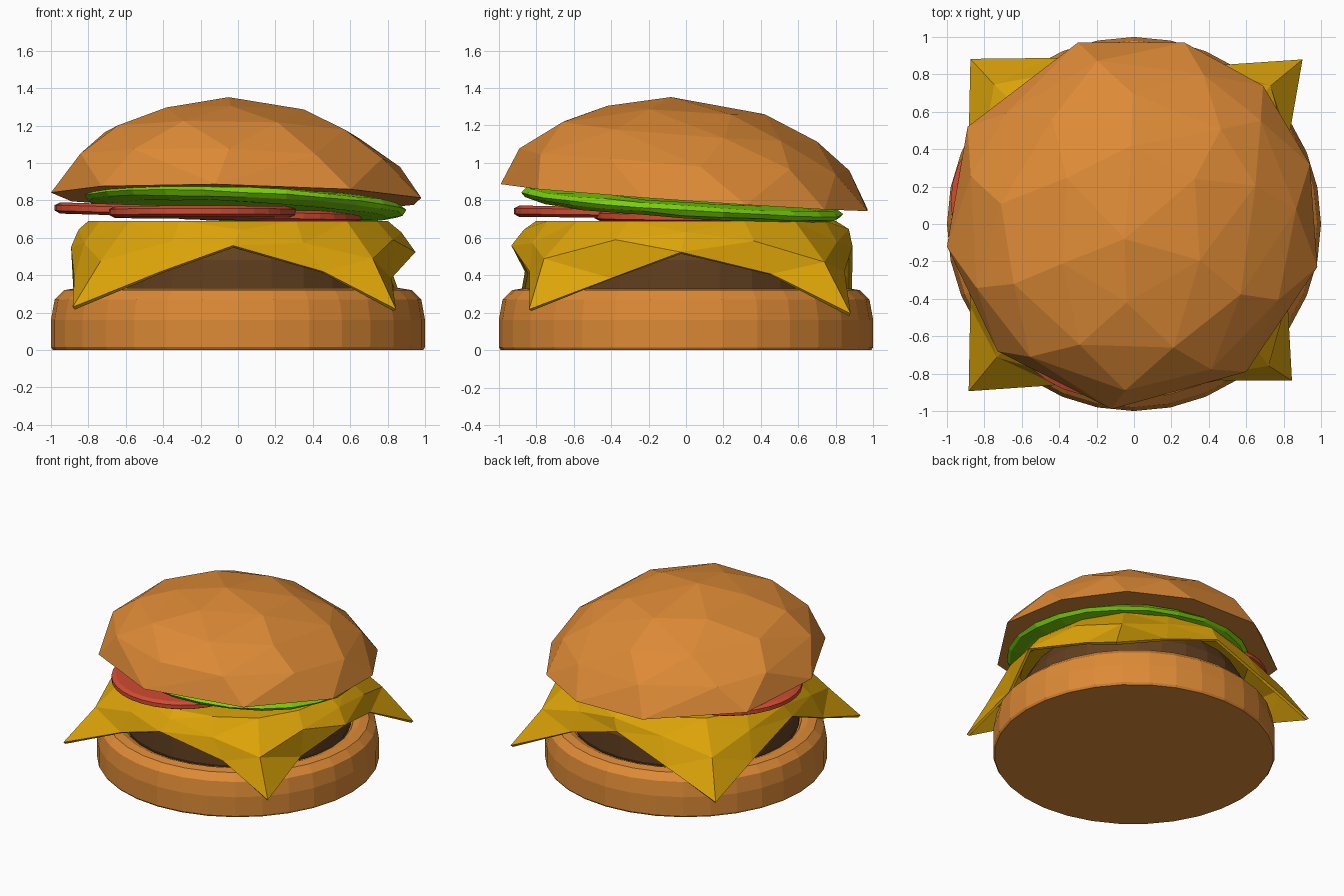
import bpy, bmesh, random
from math import sin, cos, pi, tau
from mathutils import Vector

random.seed(4)
if "Cube" in bpy.data.objects:
    bpy.data.objects.remove(bpy.data.objects["Cube"])


def material(name, srgb):
    m = bpy.data.materials.new(name)
    m.use_nodes = True
    col = [(c / 255) ** 2.2 for c in srgb] + [1]
    m.diffuse_color = col
    m.node_tree.nodes["Principled BSDF"].inputs["Base Color"].default_value = col
    return m


bun = material("toasted bun", (220, 137, 57))
meat = material("brown meat", (98, 66, 37))
yellow = material("yellow cheese", (220, 163, 17))
red = material("tomato red", (208, 77, 54))
green = material("lettuce green", (124, 212, 18))


def finish(name, bm, mat):
    bmesh.ops.recalc_face_normals(bm, faces=bm.faces)
    me = bpy.data.meshes.new(name)
    bm.to_mesh(me)
    bm.free()
    ob = bpy.data.objects.new(name, me)
    bpy.context.collection.objects.link(ob)
    me.materials.append(mat)
    return ob


def jitter(amount):
    return random.uniform(-amount, amount)


def loft(bm, rings, cap_start=True, cap_end=True):
    """Join equal rings of points with quads and cap the ends."""
    loops = [[bm.verts.new(p) for p in ring] for ring in rings]
    n = len(loops[0])
    for a, b in zip(loops, loops[1:]):
        for i in range(n):
            j = (i + 1) % n
            bm.faces.new((a[i], a[j], b[j], b[i]))
    if cap_start:
        bm.faces.new(loops[0])
    if cap_end:
        bm.faces.new(loops[-1])


def lathe(name, profile, segments, mat, center=(0, 0), slope=(0, 0), wobble=0):
    """Turn a (radius, z) profile, then shear it to the given slope."""
    bm = bmesh.new()
    rings = []
    for r, z in profile:
        ring = []
        for i in range(segments):
            a = tau * i / segments
            x, y = r * cos(a), r * sin(a)
            ring.append((center[0] + x, center[1] + y,
                         z + slope[0] * x + slope[1] * y + jitter(wobble)))
        rings.append(ring)
    loft(bm, rings)
    return finish(name, bm, mat)


# Lower bun: flat base, rounded rim, shallow seat for the patty
lathe("lower_bun", [(.99, 0), (1, .015), (1, .16), (.98, .27), (.93, .32), (.87, .33),
                    (.82, .31), (.79, .26)], 32, bun)

# Patty
lathe("patty", [(.77, .22), (.81, .32), (.81, .48), (.74, .6), (.6, .64)], 28, meat)

# Cheese: draped square sheet with hanging corners and flared mid-sides
bm = bmesh.new()
# For each sheet ring: mid-side, in-between and corner points of one side
sheet = [[(.8, 0, .69), (.74, .31, .69), (.58, .58, .69)],
         [(.86, 0, .64), (.82, .36, .58), (.75, .73, .48)],
         [(.91, 0, .54), (.85, .42, .40), (.87, .88, .21)]]
rings = []
for level, (mid, half, corner) in enumerate(sheet):
    ring = []
    for side in range(4):
        c, s = cos(side * pi / 2), sin(side * pi / 2)
        mirrored = (half[0], -half[1], half[2])
        for x, y, z in (mirrored, mid, half, corner):
            k = .02 * level
            ring.append((c * x - s * y + jitter(k), s * x + c * y + jitter(k), z + jitter(k / 2)))
    rings.append(ring)
loft(bm, rings, cap_end=False)
bmesh.ops.triangulate(bm, faces=[f for f in bm.faces if len(f.verts) == 4])
cheese = finish("cheese", bm, yellow)
solid = cheese.modifiers.new("thickness", "SOLIDIFY")
solid.thickness = .02

# Tomato slices
slices = [(-.19, -.42, .737, 0, -.01), (-.48, .12, .745, -.03, 0), (.16, .01, .72, -.02, 0)]
for i, (x, y, z, sx, sy) in enumerate(slices):
    lathe(f"tomato_slice_{i + 1}", [(.47, z - .03), (.5, z - .015), (.5, z + .015), (.47, z + .03)],
          32, red, (x, y), (sx, sy))

# Lettuce: slightly wavy tilted leaf
lathe("lettuce", [(.76, .74), (.84, .76), (.86, .785), (.83, .81), (.72, .825)], 24, green,
      (.04, -.02), (-.045, -.07), .006)

# Upper bun: faceted dome with a flat, tilted underside
outline = [(-1, -.12), (-.89, .52), (-.3, .97), (.27, .97), (.69, .74), (.94, .32),
           (.98, -.23), (.6, -.79), (-.12, -.99), (-.73, -.68)]


def tilted(x, y, h):
    return Vector((x, y, .815 - .018 * x - .07 * y + h))


bm = bmesh.new()
for x, y in outline:
    bm.verts.new(tilted(x, y, 0))
for count, r, h, turn in ((11, .89, .19, .1), (9, .7, .35, .3), (6, .42, .465, .5)):
    for i in range(count):
        a = tau * (i + turn + jitter(.15)) / count
        bm.verts.new(tilted(r * cos(a) - .02, r * sin(a), h + jitter(.012)))
bm.verts.new(tilted(-.05, -.08, .53))
bmesh.ops.convex_hull(bm, input=bm.verts)
bmesh.ops.dissolve_limit(bm, angle_limit=.05, verts=bm.verts, edges=bm.edges)
finish("upper_bun", bm, bun)
